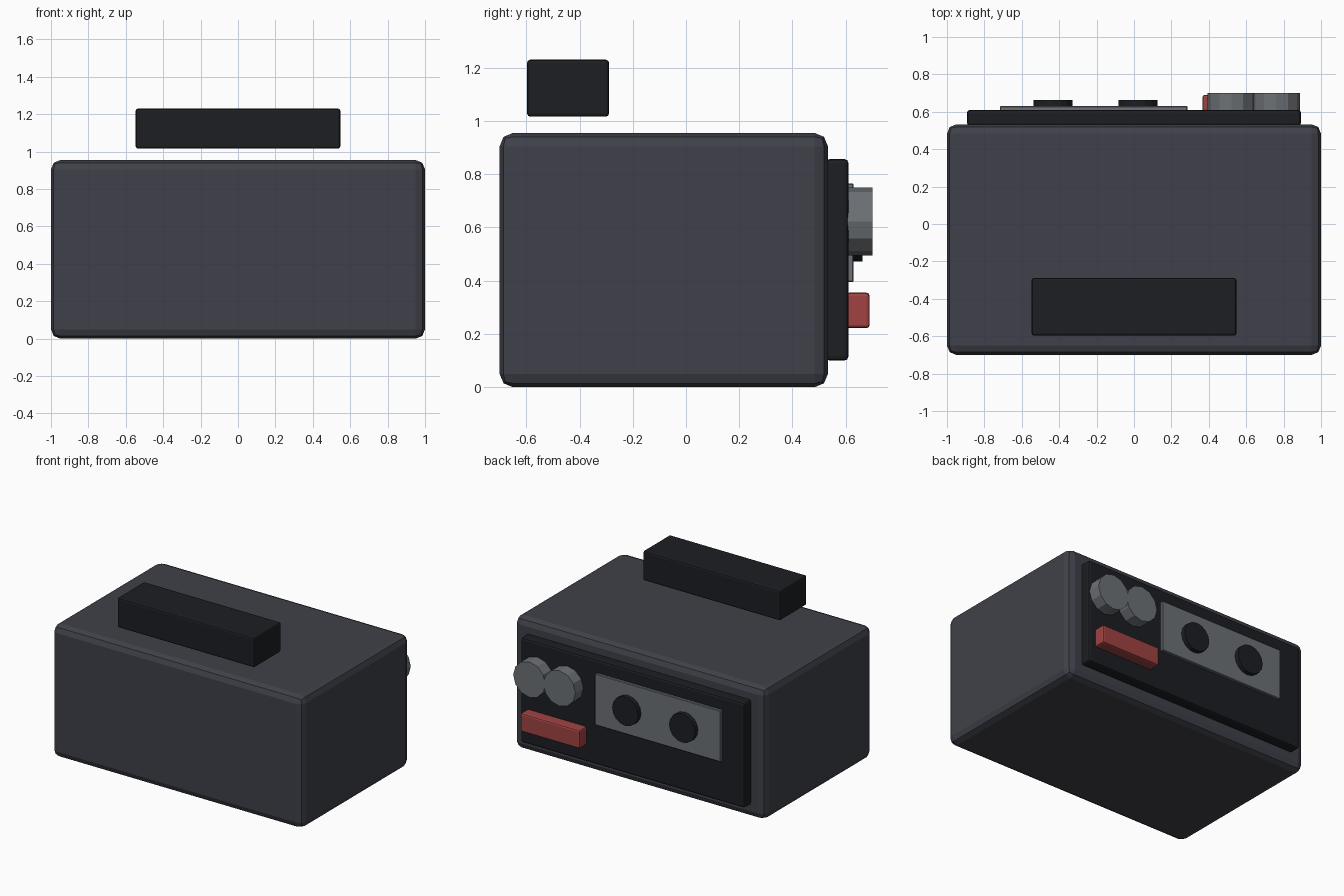
import bpy, bmesh
from mathutils import Matrix, Vector
from math import pi

if "Cube" in bpy.data.objects:
    bpy.data.objects.remove(bpy.data.objects["Cube"])


def material(name, rgb):
    m = bpy.data.materials.new(name)
    m.diffuse_color = (*rgb, 1)
    m.use_nodes = True
    m.node_tree.nodes["Principled BSDF"].inputs["Base Color"].default_value = m.diffuse_color
    return m


SHELL = material("slate", (0.05, 0.053, 0.067))
BLACK = material("black", (0.012, 0.013, 0.016))
METAL = material("metal", (0.15, 0.165, 0.18))
RED = material("red", (0.35, 0.055, 0.055))


def finish(bm, name, mat):
    me = bpy.data.meshes.new(name)
    bm.to_mesh(me)
    bm.free()
    me.materials.append(mat)
    ob = bpy.data.objects.new(name, me)
    bpy.context.collection.objects.link(ob)
    return ob


def box(name, lo, hi, mat, bevel=0.0, segments=1):
    lo, hi = Vector(lo), Vector(hi)
    bm = bmesh.new()
    bmesh.ops.create_cube(bm, size=1, matrix=Matrix.Translation((lo + hi) / 2)
                          @ Matrix.Diagonal((*(hi - lo), 1)))
    ob = finish(bm, name, mat)
    if bevel:
        mod = ob.modifiers.new("bevel", 'BEVEL')
        mod.width = bevel
        mod.segments = segments
    return ob


def disc(name, x, z, y0, y1, r, mat, sides=12):
    bm = bmesh.new()
    bmesh.ops.create_cone(bm, cap_ends=True, segments=sides, radius1=r, radius2=r,
                          depth=y1 - y0,
                          matrix=Matrix.Translation((x, (y0 + y1) / 2, z))
                          @ Matrix.Rotation(pi / 2, 4, 'X'))
    return finish(bm, name, mat)


# Main housing, with the separate grip bar hovering above it
box("housing", (-1, -0.70, 0), (1, 0.533, 0.955), SHELL, 0.05, 2)
box("grip_bar", (-0.547, -0.597, 1.016), (0.547, -0.289, 1.23), BLACK, 0.012, 2)

# Control panel on the back
box("panel", (-0.893, 0.525, 0.10), (0.893, 0.61, 0.857), BLACK, 0.015, 2)

# Metal plate with two dark reels
box("plate", (-0.717, 0.60, 0.395), (0.286, 0.63, 0.765), METAL, 0.004)
for i, x in enumerate((-0.433, 0.021)):
    disc(f"reel_{i + 1}", x, 0.577, 0.615, 0.663, 0.104, BLACK, 16)

# Two knobs and a red button
for i, x in enumerate((0.52, 0.76)):
    disc(f"knob_{i + 1}", x, 0.623, 0.60, 0.70, 0.128, METAL)
box("red_button", (0.366, 0.60, 0.222), (0.84, 0.69, 0.355), RED, 0.012, 2)
